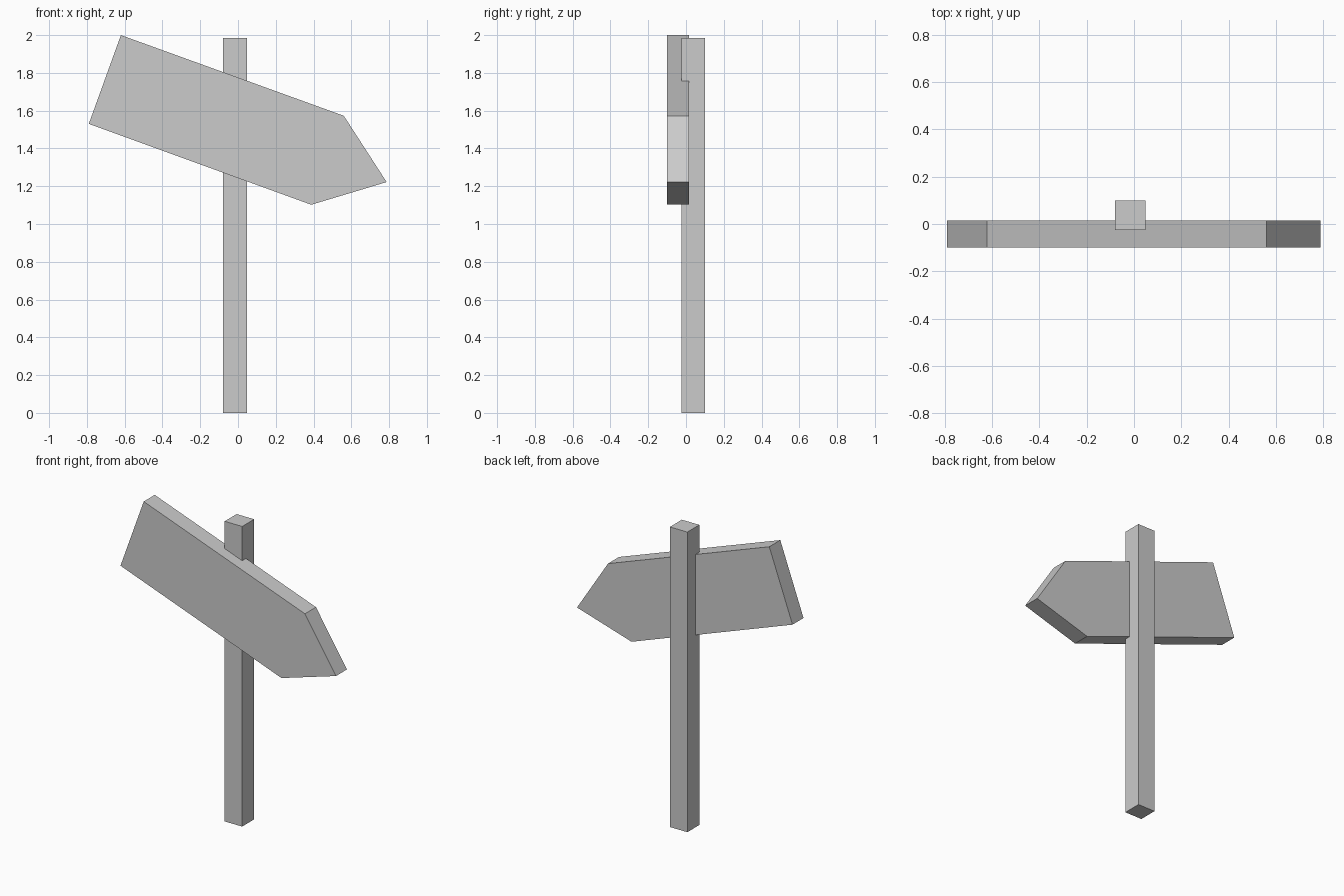
import bpy
import bmesh

cube = bpy.data.objects.get("Cube")
if cube:
    bpy.data.objects.remove(cube, do_unlink=True)

# Single plain grey
grey = bpy.data.materials.new("plain_grey")
grey.use_nodes = True
colour = (0.6, 0.6, 0.6, 1)
grey.diffuse_color = colour
grey.node_tree.nodes["Principled BSDF"].inputs["Base Color"].default_value = colour


def extruded_profile(name, outline, front, back):
    """Extrude an x-z outline from y = front to y = back."""
    bm = bmesh.new()
    face = bm.faces.new([bm.verts.new((x, front, z)) for x, z in outline])
    result = bmesh.ops.extrude_face_region(bm, geom=[face])
    moved = [v for v in result["geom"] if isinstance(v, bmesh.types.BMVert)]
    bmesh.ops.translate(bm, verts=moved, vec=(0, back - front, 0))
    bmesh.ops.recalc_face_normals(bm, faces=bm.faces)
    mesh = bpy.data.meshes.new(name)
    bm.to_mesh(mesh)
    bm.free()
    mesh.materials.append(grey)
    obj = bpy.data.objects.new(name, mesh)
    bpy.context.collection.objects.link(obj)
    return obj


# Square upright post
extruded_profile("post", [(-0.08, 0), (0.048, 0), (0.048, 1.985), (-0.08, 1.985)],
                 -0.025, 0.1)

# Tilted board with a pointed end
extruded_profile("arrow_board",
                 [(-0.79, 1.53), (0.388, 1.102), (0.787, 1.222), (0.56, 1.573), (-0.62, 2.0)],
                 -0.1, 0.015)
